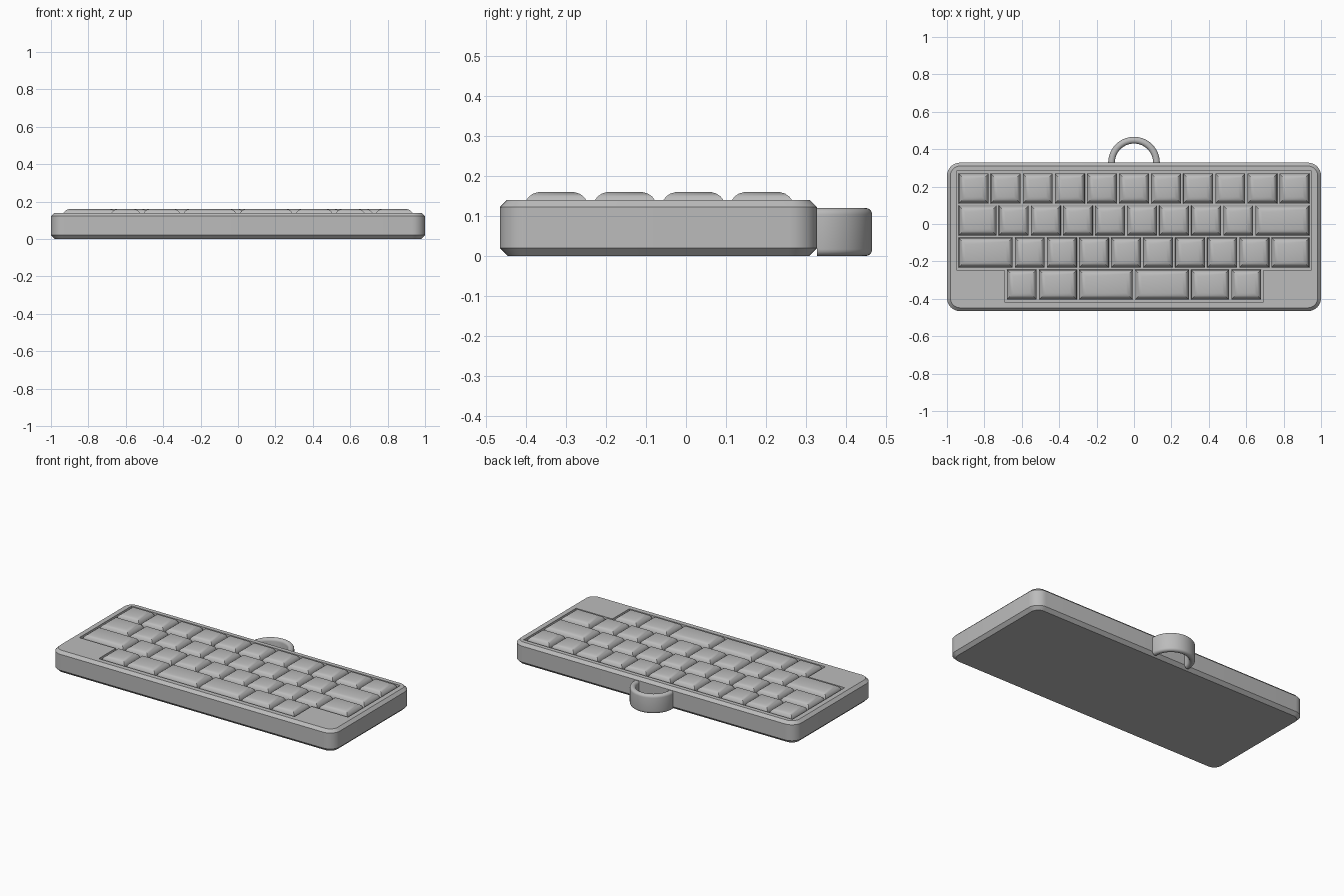
import bpy
import bmesh
from math import cos, sin, pi

cube = bpy.data.objects.get("Cube")
if cube:
    bpy.data.objects.remove(cube, do_unlink=True)

GREY = (0.5, 0.5, 0.5, 1)
grey = bpy.data.materials.new("plain grey")
grey.use_nodes = True
grey.diffuse_color = GREY
grey.node_tree.nodes["Principled BSDF"].inputs["Base Color"].default_value = GREY

UNIT = 0.1715                        # key pitch
KEY = 0.16                           # depth of a key
ROW_Y = [0.19 - UNIT * i for i in range(4)]
FLOOR = 0.08                         # bottom of the key well


def finish(bm, name, angle=35):
    bmesh.ops.recalc_face_normals(bm, faces=bm.faces)
    mesh = bpy.data.meshes.new(name)
    bm.to_mesh(mesh)
    bm.free()
    mesh.materials.append(grey)
    obj = bpy.data.objects.new(name, mesh)
    bpy.context.collection.objects.link(obj)
    bpy.ops.object.select_all(action='DESELECT')
    obj.select_set(True)
    bpy.context.view_layer.objects.active = obj
    bpy.ops.object.shade_smooth_by_angle(angle=angle * pi / 180)
    return obj


def add_ring(bm, points, z):
    return [bm.verts.new((x, y, z)) for x, y in points]


def bridge(bm, a, b, closed=True):
    n = len(a)
    for i in range(n if closed else n - 1):
        j = (i + 1) % n
        bm.faces.new((a[i], a[j], b[j], b[i]))


def rounded_rect(hx, hy, cy, r, steps=8):
    pts = []
    corners = [(1, 1), (-1, 1), (-1, -1), (1, -1)]
    for k, (sx, sy) in enumerate(corners):
        for i in range(steps + 1):
            a = (k + i / steps) * pi / 2
            pts.append((sx * (hx - r) + r * cos(a), cy + sy * (hy - r) + r * sin(a)))
    return pts


def make_case():
    bm = bmesh.new()
    rings = []
    for z, inset in [(0, 0.02), (0.02, 0), (0.122, 0), (0.14, 0.018)]:
        pts = rounded_rect(1 - inset, 0.397 - inset, -0.069, 0.07 - inset)
        rings.append(add_ring(bm, pts, z))
    for a, b in zip(rings, rings[1:]):
        bridge(bm, a, b)
    bm.faces.new(rings[0])

    # Key well: wide block for three rows, narrower block for the last
    wide, narrow = UNIT * 5.5 + 0.007, UNIT * 4 + 0.007
    back, front = ROW_Y[0] + 0.093, ROW_Y[3] - 0.093
    step = ROW_Y[2] - 0.093
    half = [(narrow, front), (narrow, step), (wide, step), (wide, back)]
    outline = half + [(-x, y) for x, y in reversed(half)]
    lip = add_ring(bm, outline, 0.14)
    floor = add_ring(bm, outline, FLOOR)
    bridge(bm, lip, floor)
    bm.faces.new(floor)

    # Top deck around the well
    edges = []
    for loop in (rings[-1], lip):
        edges += [bm.edges.get((v, loop[i - 1])) for i, v in enumerate(loop)]
    bmesh.ops.triangle_fill(bm, edges=edges, use_beauty=True, normal=(0, 0, 1))
    finish(bm, "case")


def make_key(name, cx, cy, width):
    bm = bmesh.new()
    hx, hy = width / 2, KEY / 2
    profile = [(FLOOR, 0), (0.13, 0.001), (0.14, 0.005), (0.149, 0.012),
               (0.156, 0.022), (0.16, 0.036)]
    rings = []
    for z, inset in profile:
        x, y = hx - inset, hy - inset
        pts = [(cx + x, cy + y), (cx - x, cy + y), (cx - x, cy - y), (cx + x, cy - y)]
        rings.append(add_ring(bm, pts, z))
    for a, b in zip(rings, rings[1:]):
        bridge(bm, a, b)
    bm.faces.new(rings[-1])
    bm.faces.new(rings[0])
    finish(bm, name, 40)


def make_loop():
    # Half ring on the back edge, with a rounded rectangular section
    bm = bmesh.new()
    section = rounded_rect(0.018, 0.06, 0.06, 0.017, 5)
    rings = []
    steps = 32
    for i in range(steps + 1):
        a = pi * i / steps
        rings.append([bm.verts.new(((0.12 + r) * cos(a), 0.328 + (0.12 + r) * sin(a), z))
                      for r, z in section])
    for a, b in zip(rings, rings[1:]):
        bridge(bm, a, b)
    bm.faces.new(rings[0])
    bm.faces.new(rings[-1])
    finish(bm, "strap_loop")


make_case()
make_loop()

# Key widths in units, from the back row to the front row
rows = [
    [1] * 11,
    [1.25] + [1] * 8 + [1.75],
    [1.75] + [1] * 8 + [1.25],
    [1, 1.25, 1.75, 1.75, 1.25, 1],
]
for r, widths in enumerate(rows):
    left = -sum(widths) / 2
    for k, w in enumerate(widths):
        make_key(f"key_row{r + 1}_{k + 1}", (left + w / 2) * UNIT, ROW_Y[r], w * UNIT - 0.0115)
        left += w
